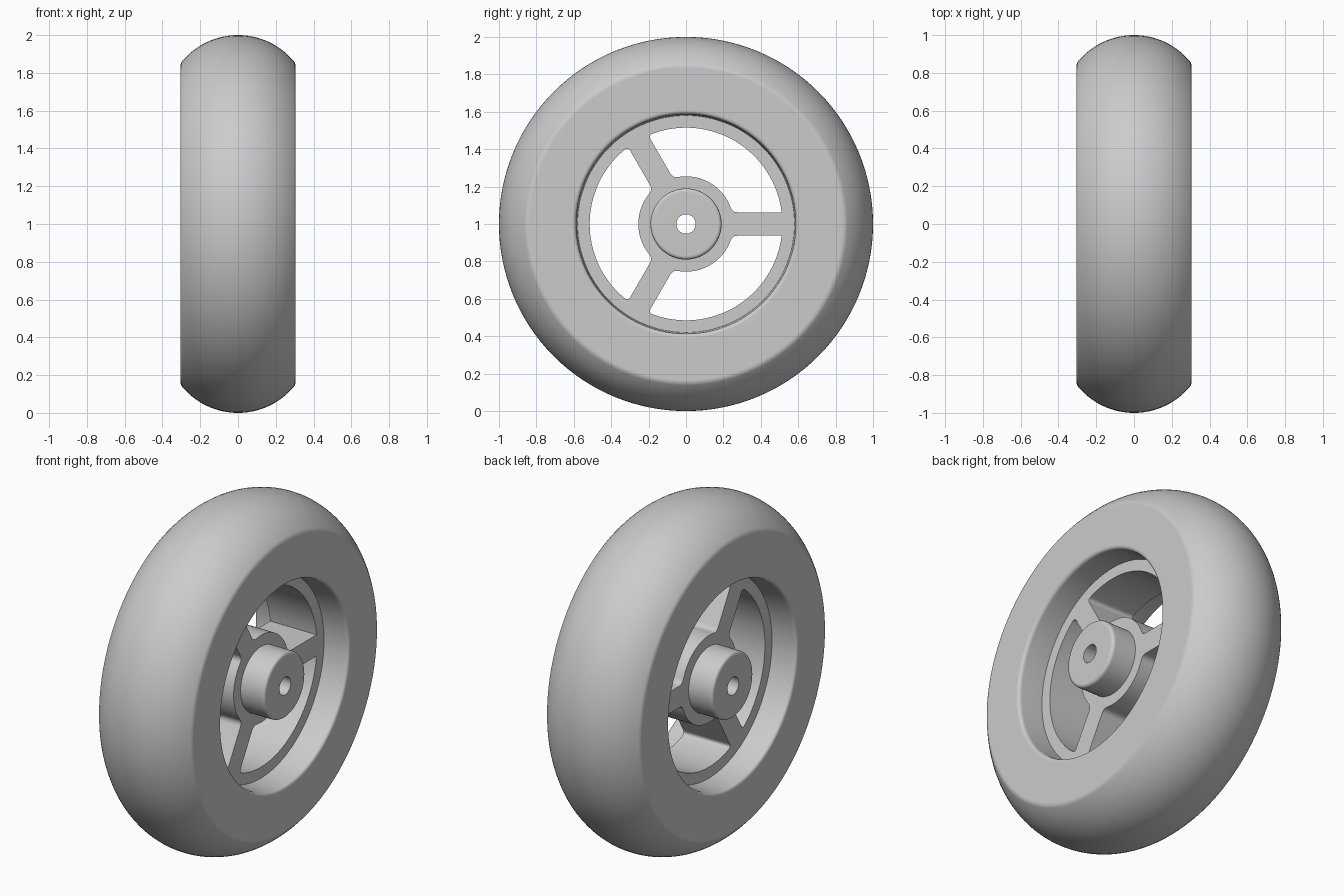
import bpy
import bmesh
from math import sin, cos, asin, sqrt, pi, radians
from mathutils import Matrix, Vector

cube = bpy.data.objects.get("Cube")
if cube:
    bpy.data.objects.remove(cube, do_unlink=True)

HALF_WIDTH = 0.305    # tyre side and hub end
WEB_HALF = 0.15       # half thickness of the spoked web
HUB_R, RIM_R, SPOKE_HALF = 0.255, 0.515, 0.0625
AXLE = Vector((0, 0, 1))

grey = bpy.data.materials.new("light_grey")
grey.use_nodes = True
grey.diffuse_color = (0.6, 0.6, 0.6, 1)
grey.node_tree.nodes["Principled BSDF"].inputs["Base Color"].default_value = (0.6, 0.6, 0.6, 1)


def rounded(a, corner, b, steps=6):
    """Points of a smooth corner from a to b."""
    a, c, b = Vector(a), Vector(corner), Vector(b)
    ts = [i / steps for i in range(steps + 1)]
    return [a * (1 - t) ** 2 + c * 2 * t * (1 - t) + b * t * t for t in ts]


def finish(obj):
    obj.data.materials.clear()
    obj.data.materials.append(grey)
    bpy.ops.object.select_all(action='DESELECT')
    obj.select_set(True)
    bpy.context.view_layer.objects.active = obj
    bpy.ops.object.shade_smooth_by_angle(angle=radians(32))
    normals = obj.modifiers.new("weighted_normals", 'WEIGHTED_NORMAL')
    normals.keep_sharp = True


def lathe(name, half, segments):
    """Mirror a half profile of (x, radius) points and turn it about the axle."""
    profile = half + [Vector((-p.x, p.y)) for p in reversed(half) if p.x > 1e-5]
    bm = bmesh.new()
    verts = [bm.verts.new((p.x, 0, p.y)) for p in profile]
    edges = [bm.edges.new((v, verts[i - 1])) for i, v in enumerate(verts)]
    bmesh.ops.spin(bm, geom=verts + edges, cent=(0, 0, 0), axis=(1, 0, 0),
                   angle=2 * pi, steps=segments)
    bmesh.ops.remove_doubles(bm, verts=bm.verts, dist=1e-5)
    bmesh.ops.recalc_face_normals(bm, faces=bm.faces)
    mesh = bpy.data.meshes.new(name)
    bm.to_mesh(mesh)
    bm.free()
    obj = bpy.data.objects.new(name, mesh)
    obj.location = AXLE
    bpy.context.collection.objects.link(obj)
    finish(obj)


# Tyre: slightly flared bore, flat sides, crowned tread
crown = 0.385
edge_angle = asin(HALF_WIDTH / crown)


def tread(angle):
    return Vector((crown * sin(angle), 1 - crown + crown * cos(angle)))


shoulder = tread(edge_angle)
start = edge_angle - 0.04
tyre = [Vector((WEB_HALF, 0.58))]
tyre += rounded((0.282, 0.587), (HALF_WIDTH, 0.588), (HALF_WIDTH, 0.61))
tyre += rounded((HALF_WIDTH, shoulder.y - 0.015), shoulder, tread(start))
tyre += [tread(start * (1 - i / 16)) for i in range(1, 17)]
lathe("tyre", tyre, 128)

# Hub barrel with its axle hole and softened ends
hub = [Vector((HALF_WIDTH, 0.19))]
hub = [Vector((HALF_WIDTH, 0.052))] + rounded((HALF_WIDTH, 0.168), hub[0], (HALF_WIDTH - 0.022, 0.19))
lathe("hub_barrel", hub, 64)


# Spoked web: a disc outline with three windows, extruded
def polar(r, a):
    return Vector((r * cos(a), r * sin(a)))


def circle(r, count):
    return [polar(r, 2 * pi * i / count) for i in range(count)]


def window_corner(r, spoke, side, size, inward):
    """Corner from the spoke edge onto the circle of radius r."""
    along = sqrt(r * r - SPOKE_HALF ** 2)
    turn = Matrix.Rotation(spoke, 2)
    tip = turn @ Vector((along, side * SPOKE_HALF))
    on_edge = turn @ Vector((along + (size if inward else -size), side * SPOKE_HALF))
    on_arc = polar(r, spoke + side * (asin(SPOKE_HALF / r) + size / r))
    return rounded(on_edge, tip, on_arc) if size > 0 else [tip]


def arc(r, a, b, size_a, size_b, count):
    offset = asin(SPOKE_HALF / r)
    a, b = a + offset + size_a / r, b - offset - size_b / r
    return [polar(r, a + (b - a) * i / count) for i in range(1, count)]


def window(k):
    a, b = 2 * pi * k / 3, 2 * pi * (k + 1) / 3
    rim_a = 0 if k == 0 else 0.025      # the first spoke meets the rim squarely
    rim_b = 0 if k == 2 else 0.025
    hub_size = 0.03
    pts = window_corner(RIM_R, a, 1, rim_a, False)
    pts += arc(RIM_R, a, b, rim_a, rim_b, 32)
    pts += window_corner(RIM_R, b, -1, rim_b, False)[::-1]
    pts += window_corner(HUB_R, b, -1, hub_size, True)
    pts += arc(HUB_R, a, b, hub_size, hub_size, 16)[::-1]
    pts += window_corner(HUB_R, a, 1, hub_size, True)[::-1]
    return pts


curve = bpy.data.curves.new("spoked_web", 'CURVE')
curve.dimensions = '2D'
curve.fill_mode = 'BOTH'
curve.extrude = WEB_HALF
for outline in [circle(0.59, 128), circle(0.1, 48)] + [window(k) for k in range(3)]:
    spline = curve.splines.new('POLY')
    spline.points.add(len(outline) - 1)
    for point, p in zip(spline.points, outline):
        point.co = (p.x, p.y, 0, 1)
    spline.use_cyclic_u = True

web = bpy.data.objects.new("spoked_web", curve)
bpy.context.collection.objects.link(web)
bpy.ops.object.select_all(action='DESELECT')
web.select_set(True)
bpy.context.view_layer.objects.active = web
bpy.ops.object.convert(target='MESH')
web = bpy.context.view_layer.objects.active

# Stand the web upright with its thickness along the axle
bm = bmesh.new()
bm.from_mesh(web.data)
bmesh.ops.remove_doubles(bm, verts=bm.verts, dist=1e-5)
bmesh.ops.recalc_face_normals(bm, faces=bm.faces)
upright = Matrix(((0, 0, 1), (1, 0, 0), (0, 1, 0)))
bmesh.ops.transform(bm, matrix=upright.to_4x4(), verts=bm.verts)
bm.to_mesh(web.data)
bm.free()
web.location = AXLE
finish(web)
